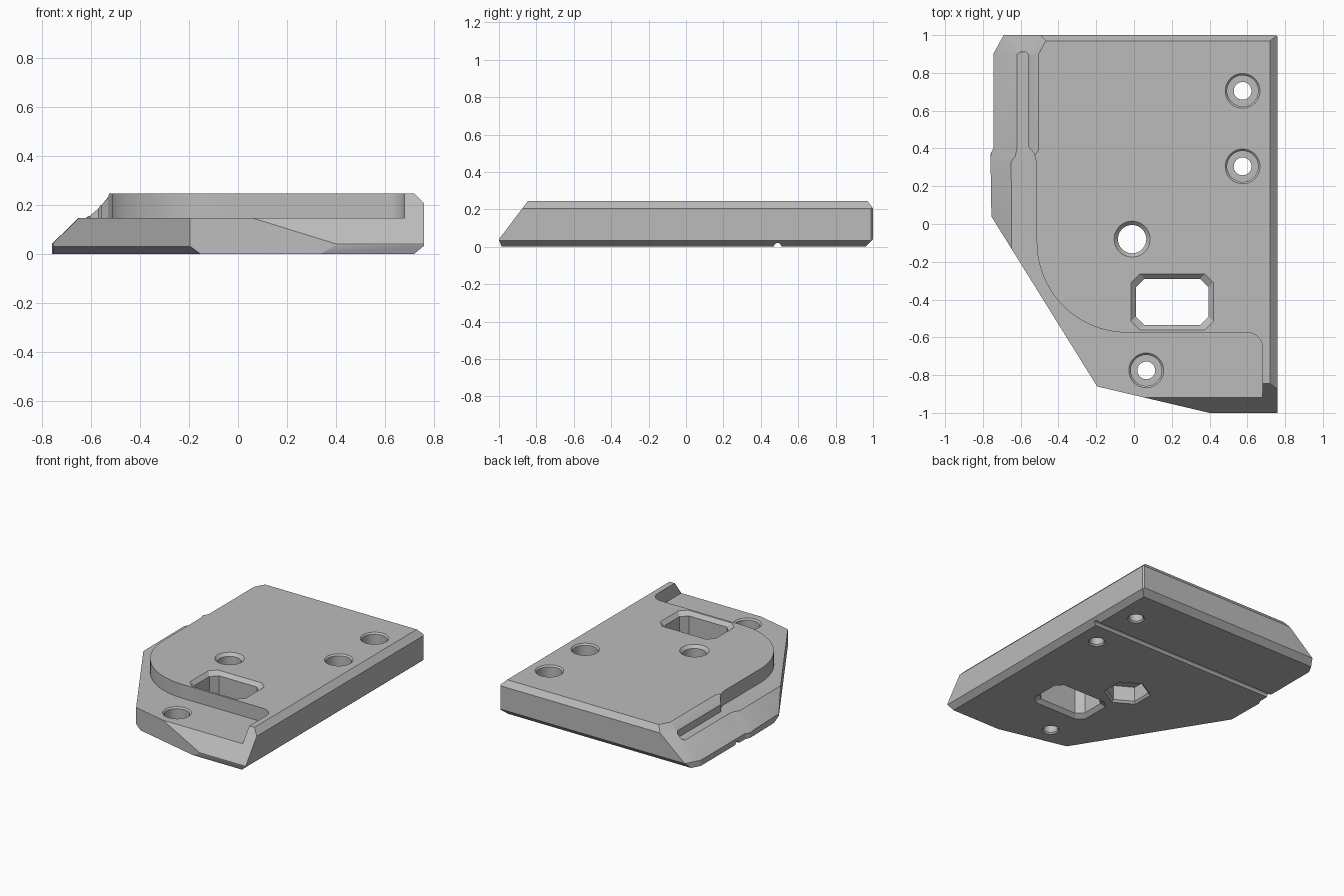
import bpy, bmesh
from math import cos, sin, pi, radians
from mathutils import Vector

if "Cube" in bpy.data.objects:
    bpy.data.objects.remove(bpy.data.objects["Cube"])

TOP, LEDGE = 0.245, 0.147


def loft(name, rings):
    """Closed solid through rings of equal point count."""
    bm = bmesh.new()
    rows = [[bm.verts.new(p) for p in ring] for ring in rings]
    for a, b in zip(rows, rows[1:]):
        for i in range(len(a)):
            j = (i + 1) % len(a)
            bm.faces.new((a[i], a[j], b[j], b[i]))
    bm.faces.new(rows[0])
    bm.faces.new(rows[-1])
    bmesh.ops.recalc_face_normals(bm, faces=bm.faces)
    mesh = bpy.data.meshes.new(name)
    bm.to_mesh(mesh)
    bm.free()
    obj = bpy.data.objects.new(name, mesh)
    bpy.context.collection.objects.link(obj)
    return obj


def flat(points, z):
    return [(x, y, z) for x, y in points]


def arc(cx, cy, r, start, end, n):
    angles = [radians(start + (end - start) * i / n) for i in range(n + 1)]
    return [(cx + r * cos(a), cy + r * sin(a)) for a in angles]


def circle(x, y, r, n=48, turn=0):
    return arc(x, y, r, turn, turn + 360, n)[:-1]


def bored(name, x, y, profile, n=48):
    """Turned cutter from (radius, height) steps."""
    return loft(name, [flat(circle(x, y, r, n), z) for r, z in profile])


def clipped_box(x0, x1, y0, y1, c):
    return [(x0 + c, y0), (x1 - c, y0), (x1, y0 + c), (x1, y1 - c),
            (x1 - c, y1), (x0 + c, y1), (x0, y1 - c), (x0, y0 + c)]


# Plate outline
outline = [(0.76, 1), (-0.69, 1), (-0.745, 0.9), (-0.745, 0.4), (-0.76, 0.37),
           (-0.755, 0.04), (-0.195, -0.86), (0.4, -1), (0.76, -1)]
plate = loft("plate", [flat(outline, 0), flat(outline, TOP)])

# Edge bevels: point on plane, outward normal
bevels = [
    ((0, -1, 0.04), (0, -0.205, 0.155)),     # front slope
    ((0, -1, 0.035), (0, -0.035, -0.015)),   # front lower edge
    ((0.72, 0, TOP), (1, 0, 1)),             # right upper edge
    ((0.72, 0, 0), (1, 0, -1.2)),            # right lower edge
    ((0, 0.97, TOP), (0, 0.04, 0.03)),       # back upper edge
    ((0, 0.96, 0), (0, 1, -1)),              # back lower edge
    ((0.75, 1, 0), (1, 1, 0)),               # back right corner
    ((-0.195, -0.86, 0.03), (-0.85, -0.53, -1)),  # slanted lower edge
]
bm = bmesh.new()
bm.from_mesh(plate.data)
for point, normal in bevels:
    geom = bm.verts[:] + bm.edges[:] + bm.faces[:]
    bmesh.ops.bisect_plane(bm, geom=geom, plane_co=point, dist=1e-5,
                           plane_no=Vector(normal).normalized(), clear_outer=True)
    rim = [e for e in bm.edges if e.is_boundary]
    bmesh.ops.holes_fill(bm, edges=rim, sides=0)
bmesh.ops.recalc_face_normals(bm, faces=bm.faces)
bm.to_mesh(plate.data)
bm.free()

cutters = []

# Sloping left flank: (y, x at the foot, x at the top)
flank = [(-0.6, -0.755, -0.545), (0.33, -0.76, -0.55), (0.4, -0.745, -0.505),
         (0.9, -0.745, -0.505), (1.05, -0.6625, -0.4225)]
rings = []
for y, foot, top in flank:
    run = (top - foot) / (TOP - 0.04)
    rings.append([(foot - run * 0.04, y, 0.0), (foot + run * 0.26, y, 0.3), (-1, y, 0.3), (-1, y, 0)])
for ring in rings:
    # keep a short upright foot below the slope
    x, y, z = ring[0]
    ring[0] = (x + (ring[1][0] - x) * 0.12, y, 0.036)
    ring[3] = (-1, y, 0.036)
cutters.append(loft("flank_cutter", rings))

# Lowered ledge with its slot along the left flank
ledge = ([(0.68, -1.2), (0.68, -0.66)] + arc(0.6, -0.655, 0.08, 0, 90, 10)
         + arc(-0.035, -0.095, 0.48, 270, 180, 24)
         + [(-0.515, 0.32), (-0.53, 0.375), (-0.56, 0.41), (-0.56, 0.895),
            (-0.57, 0.91), (-0.605, 0.91), (-0.615, 0.9), (-0.9, 0.9), (-0.9, -1.2)])
cutters.append(loft("ledge_cutter", [flat(ledge, LEDGE), flat(ledge, 0.4)]))

# Counterbored screw holes
for x, y, face, floor in [(0.575, 0.705, TOP, 0.1), (0.575, 0.305, TOP, 0.1),
                          (0.065, -0.775, LEDGE, 0.06)]:
    steps = [(0.065, -0.01), (0.047, 0.01), (0.047, floor), (0.082, floor),
             (0.082, face - 0.01), (0.102, face + 0.01)]
    cutters.append(bored("screw_hole_cutter", x, y, steps))

# Centre hole with a hexagonal nut pocket below
cutters.append(bored("centre_hole_cutter", -0.01, -0.08,
                     [(0.075, 0.05), (0.075, TOP - 0.02), (0.105, TOP + 0.01)]))
cutters.append(loft("nut_pocket_cutter", [
    flat(circle(-0.01, -0.08, r, 6, 30), z)
    for r, z in [(0.165, -0.01), (0.14, 0.015), (0.14, 0.12)]]))

# Window with clipped corners, bevelled on both faces
cutters.append(loft("window_cutter", [
    flat(clipped_box(0.01 - g, 0.395 + g, -0.535 - g, -0.29 + g, 0.045), z)
    for g, z in [(0.035, -0.01), (0, 0.025), (0, TOP - 0.025), (0.035, TOP + 0.01)]]))

# Round groove across the underside
groove = circle(0.49, 0, 0.02, 16)
cutters.append(loft("groove_cutter", [[(x, y, z) for y, z in groove] for x in (-1, 1)]))

bpy.context.view_layer.objects.active = plate
for cutter in cutters:
    cutter.hide_render = True
    mod = plate.modifiers.new("cut", "BOOLEAN")
    mod.operation, mod.solver, mod.object = "DIFFERENCE", "EXACT", cutter
    bpy.ops.object.modifier_apply(modifier=mod.name)
    bpy.data.objects.remove(cutter)

# Plain grey finish
grey = bpy.data.materials.new("plain_grey")
grey.use_nodes = True
color = (0.5, 0.5, 0.5, 1)
grey.diffuse_color = color
grey.node_tree.nodes["Principled BSDF"].inputs["Base Color"].default_value = color
plate.data.materials.clear()
plate.data.materials.append(grey)
for poly in plate.data.polygons:
    poly.material_index = 0

bpy.ops.object.select_all(action="DESELECT")
plate.select_set(True)
bpy.ops.object.shade_smooth_by_angle(angle=radians(25))
